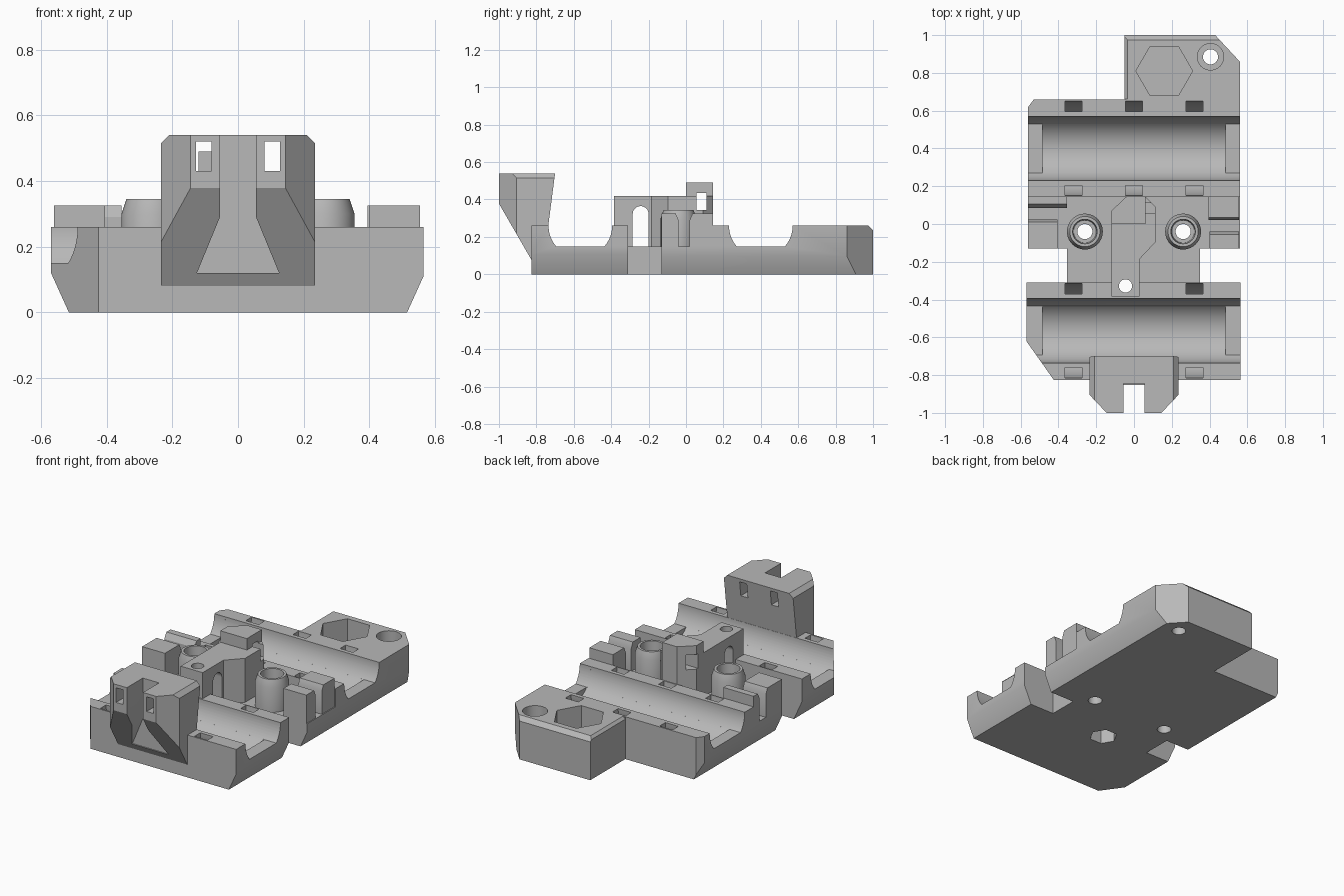
import bpy, bmesh
from math import pi, sin, cos, asin, radians
from mathutils import Vector

cube = bpy.data.objects.get("Cube")
if cube:
    bpy.data.objects.remove(cube)

grey = bpy.data.materials.new("plain_grey")
grey.use_nodes = True
GREY = (0.48, 0.48, 0.48, 1)
grey.diffuse_color = GREY
grey.node_tree.nodes["Principled BSDF"].inputs["Base Color"].default_value = GREY


def finish(name, bm):
    bmesh.ops.recalc_face_normals(bm, faces=bm.faces)
    mesh = bpy.data.meshes.new(name)
    bm.to_mesh(mesh)
    bm.free()
    mesh.materials.append(grey)
    obj = bpy.data.objects.new(name, mesh)
    bpy.context.scene.collection.objects.link(obj)
    return obj


def prism(name, pts, axis, lo, hi):
    """Extrude a 2D outline along an axis between lo and hi."""
    place = {"x": lambda a, b: (lo, a, b),
             "y": lambda a, b: (a, lo, b),
             "z": lambda a, b: (a, b, lo)}[axis]
    bm = bmesh.new()
    face = bm.faces.new([bm.verts.new(place(a, b)) for a, b in pts])
    ext = bmesh.ops.extrude_face_region(bm, geom=[face])
    step = Vector([hi - lo if axis == c else 0 for c in "xyz"])
    bmesh.ops.translate(bm, vec=step,
                        verts=[v for v in ext["geom"] if isinstance(v, bmesh.types.BMVert)])
    return finish(name, bm)


def rect(a0, a1, b0, b1):
    return [(a0, b0), (a1, b0), (a1, b1), (a0, b1)]


def box(name, x0, x1, y0, y1, z0, z1):
    return prism(name, rect(x0, x1, y0, y1), "z", z0, z1)


def arc(a, b, r, start, end, n):
    return [(a + r * cos(start + (end - start) * i / n),
             b + r * sin(start + (end - start) * i / n)) for i in range(n + 1)]


def disc(a, b, r, n=40):
    return arc(a, b, r, 0, 2 * pi, n)[:-1]


def lathe(name, profile, x, y, n=40):
    """Turn a closed (radius, height) profile about a vertical line."""
    bm = bmesh.new()
    rings = [[bm.verts.new((x + r * cos(2 * pi * i / n), y + r * sin(2 * pi * i / n), z))
              for i in range(n)] for r, z in profile]
    for j, ring in enumerate(rings):
        nxt = rings[(j + 1) % len(rings)]
        for i in range(n):
            k = (i + 1) % n
            bm.faces.new((ring[i], ring[k], nxt[k], nxt[i]))
    return finish(name, bm)


def cut(obj, *cutters):
    """Subtract cutters from the part, then discard them."""
    bpy.context.view_layer.objects.active = obj
    for c in cutters:
        c.hide_render = True
        mod = obj.modifiers.new("cut", "BOOLEAN")
        mod.operation, mod.solver, mod.object = "DIFFERENCE", "EXACT", c
        bpy.ops.object.modifier_apply(modifier=mod.name)
        bpy.data.objects.remove(c)


# Base plate outline with neck, rear lug and clipped corners
TOP, FLOOR = 0.26, 0.15
outline = [(-.425, -.825), (.565, -.825), (.565, -.31), (.35, -.31), (.35, -.13),
           (.56, -.13), (.56, .86), (.43, 1), (-.05, 1), (-.05, .66), (-.53, .66),
           (-.56, .62), (-.56, -.13), (-.355, -.13), (-.355, -.31), (-.57, -.31), (-.57, -.62)]
base = prism("base_plate", outline, "z", 0, TOP)

# Sloped undersides of the long edges
for s in (-1, 1):
    cut(base, prism("slope", [(s * .57, .12), (s * .511, -.01), (s * .7, -.01), (s * .7, .12)],
                    "y", -1.1, 1.1))

# Sunken middle floor
cut(base, box("well", -.7, .7, -.31, .145, FLOOR, .4))

# Bearing channels: round inside, flat shelf at the ends, curved tie slots beneath
R = 0.17
dip = asin((TOP - FLOOR) / R)
for yc, slots in ((-.565, (-.32, .32)), (.4, (-.32, 0, .32))):
    cut(base,
        prism("channel", disc(yc, TOP, R, 64), "x", -.485, .485),
        prism("channel_end", arc(yc, TOP, R, -dip, pi + dip, 48), "x", -.7, .7))
    ring = ([(yc - .25, .3)] + arc(yc, TOP, .25, pi, 2 * pi, 32) + [(yc + .25, .3), (yc + .195, .3)]
            + arc(yc, TOP, .195, 2 * pi, pi, 32) + [(yc - .195, .3)])
    for x in slots:
        cut(base, prism("tie_slot", ring, "x", x - .044, x + .044))

# Rear lug: chamfered rim, nut pocket and counterbored hole
cut(base,
    prism("rim", [(.975, TOP), (1.01, .225), (1.01, .3), (.975, .3)], "x", -.2, .7),
    prism("rim", [(-.035, TOP), (-.035, .3), (-.07, .3), (-.07, .225)], "y", .661, 1.1),
    prism("nut_pocket", disc(.16, .81, .15, 6), "z", .1, .3),
    prism("counterbore", disc(.405, .885, .07), "z", .17, .3),
    prism("hole", disc(.405, .885, .04), "z", -.1, .3))

# Screw bosses
for side, x in (("left", .26), ("right", -.26)):
    lathe(side + "_boss", [(.04, .14), (.095, .14), (.095, .3), (.08, .345),
                           (.065, .345), (.06, .25), (.04, .25)], x, -.04)
    cut(base, prism("hole", disc(x, -.04, .04), "z", -.1, .3))

# Side posts with a belt slot between each pair
def post(name, x0, x1, y_slot, y_out, lip):
    prism(name, [(y_out, FLOOR), (y_slot, FLOOR), (y_slot, .29), (y_slot + lip, .325),
                 (y_out, .325)], "x", x0, x1)


post("left_rear_post", .395, .555, .02, .145, .015)
post("left_front_post", .4, .555, -.04, -.13, -.015)
post("right_rear_post", -.56, -.355, .085, .145, .02)
post("right_front_post", -.56, -.405, .025, -.13, -.015)

# Central belt block: low body and raised rear part
body = prism("centre_block", [(-.12, -.385), (.03, -.385), (.03, -.185), (.115, -.095), (.115, .09),
                              (.06, .145), (-.04, .145), (-.12, .07)], "z", FLOOR, .42)
head = prism("centre_block_head", [(-.12, 0), (.06, 0), (.06, .145), (-.04, .145), (-.12, .07)],
             "z", .42, .49)
arch = [(-.285, FLOOR - .01), (-.2, FLOOR - .01)] + arc(-.2425, .322, .0425, 0, pi, 16)
cut(body, prism("arch", arch, "x", -.3, .3))
for part in (body, head):
    cut(part, box("window", -.3, .3, .055, .11, .345, .435))

# Vertical screw hole through the block, with a nut trap underneath
for part in (body, base):
    cut(part, prism("hole", disc(-.045, -.328, .035), "z", -.1, .6))
cut(base, prism("nut_trap", disc(-.045, -.328, .08, 6), "z", -.1, .09))

# Front tower: side profile trimmed by corners, slot and windows
tower = prism("front_tower", [(-1, .54), (-1, .378), (-.828, .08), (-.76, .08),
                              (-.737, .255), (-.70, .54)], "x", -.235, .235)
for s in (-1, 1):
    cut(tower,
        prism("corner", [(s * .235, -.905), (s * .145, -1), (s * .145, -1.1),
                         (s * .3, -1.1), (s * .3, -.836)], "z", -.1, .7),
        prism("top_edge", [(s * .21, .54), (s * .25, .5), (s * .25, .6), (s * .21, .6)],
              "y", -1.1, -.6),
        box("window", s * .104 - .024, s * .104 + .024, -1.1, -.6, .43, .52))
cut(tower, prism("flared_slot", [(-.055, .6), (-.055, .29), (-.125, .12), (.125, .12),
                                 (.055, .29), (.055, .6)], "y", -1.1, -.845))

# Smooth curved walls, keep edges crisp
bpy.ops.object.select_all(action="DESELECT")
for obj in bpy.context.scene.objects:
    if obj.type == "MESH" and grey.name in obj.data.materials:
        obj.select_set(True)
        bpy.context.view_layer.objects.active = obj
bpy.ops.object.shade_smooth_by_angle(angle=radians(25))
